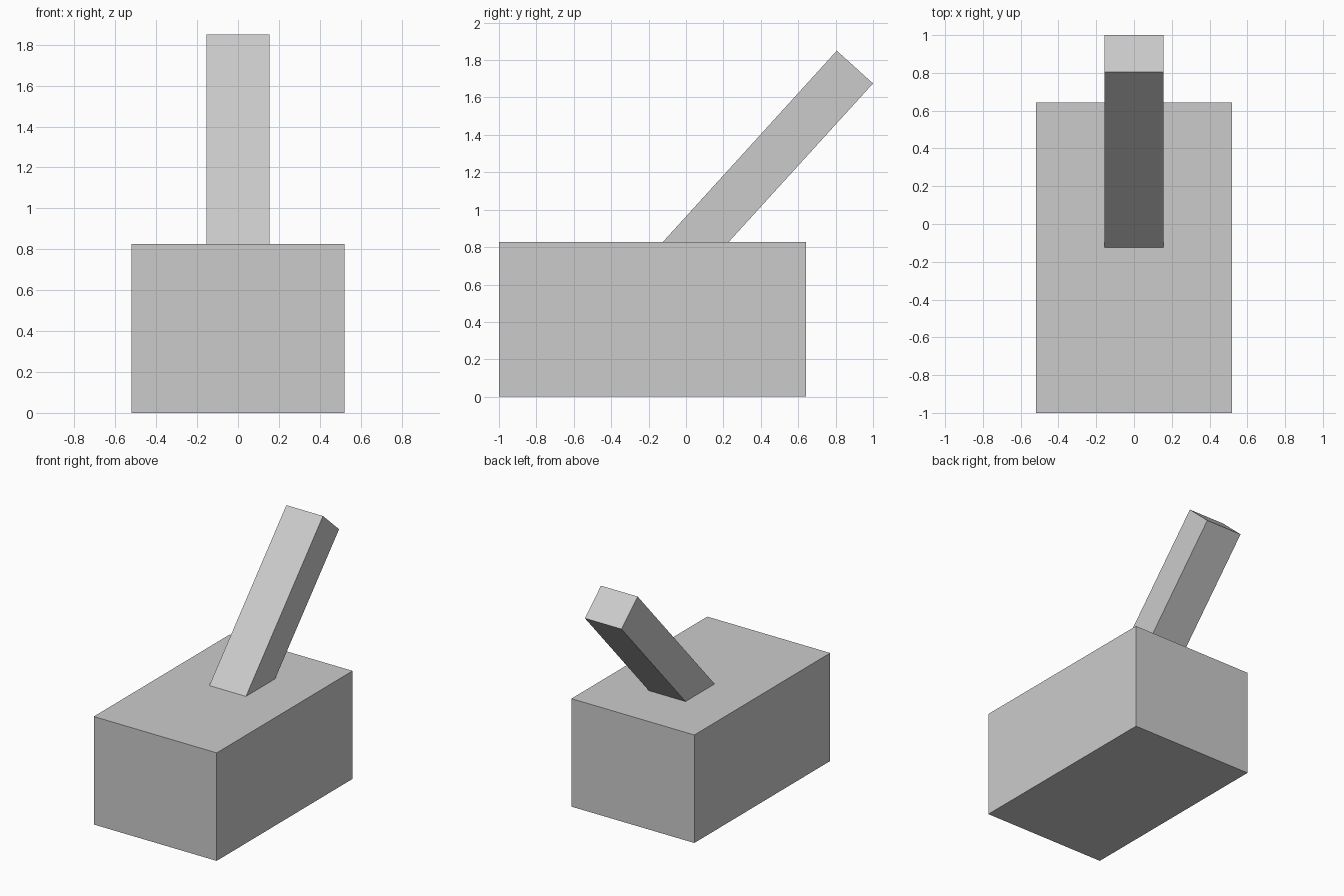
import bpy
import bmesh

if "Cube" in bpy.data.objects:
    bpy.data.objects.remove(bpy.data.objects["Cube"])


def side_prism(name, profile, half_width):
    """Extrude a (y, z) side profile symmetrically along x."""
    bm = bmesh.new()
    face = bm.faces.new([bm.verts.new((-half_width, y, z)) for y, z in profile])
    ext = bmesh.ops.extrude_face_region(bm, geom=[face])
    verts = [g for g in ext["geom"] if isinstance(g, bmesh.types.BMVert)]
    bmesh.ops.translate(bm, verts=verts, vec=(2 * half_width, 0, 0))
    bmesh.ops.recalc_face_normals(bm, faces=bm.faces)
    mesh = bpy.data.meshes.new(name)
    bm.to_mesh(mesh)
    bm.free()
    obj = bpy.data.objects.new(name, mesh)
    bpy.context.collection.objects.link(obj)
    return obj


BASE_TOP = 0.826

# Block base
side_prism("base", [(-1, 0), (0.642, 0), (0.642, BASE_TOP), (-1, BASE_TOP)], 0.52)

# Leaning square post, cut flush with the base top
side_prism("leaning_post",
           [(-0.125, BASE_TOP), (0.227, BASE_TOP), (1.0, 1.675), (0.806, 1.85)], 0.155)
